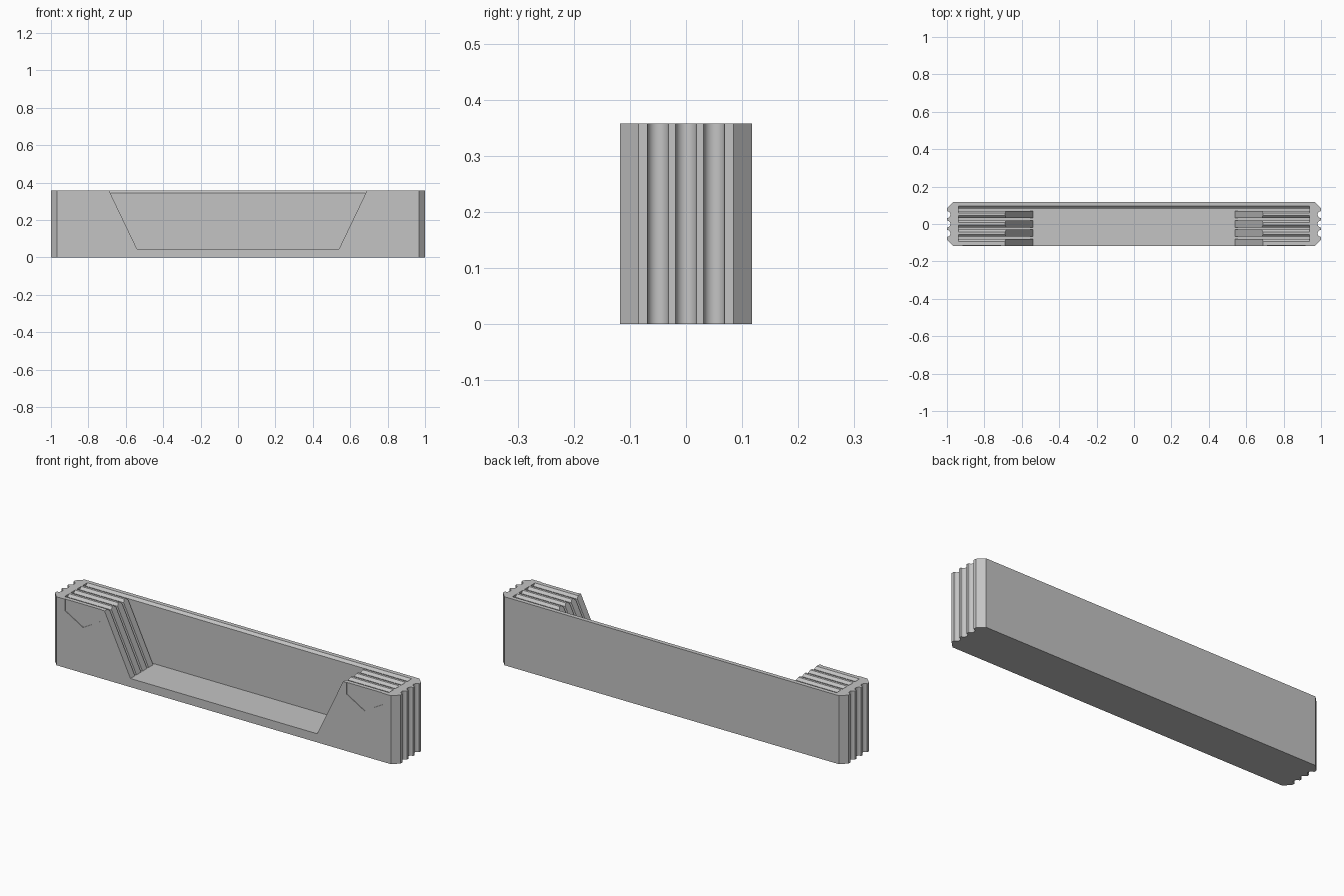
import bpy, bmesh, math
from mathutils import Vector

cube = bpy.data.objects.get("Cube")
if cube:
    bpy.data.objects.remove(cube, do_unlink=True)

HALF_X, HALF_Y, HEIGHT = 1.0, 0.1175, 0.358
CORNER = 0.033          # chamfer of the upright corners
FLOOR = 0.045           # floor of the opening and slots
PITCH, SLOT = 0.05, 0.0125

grey = bpy.data.materials.new("plain grey")
grey.use_nodes = True
grey.diffuse_color = (0.55, 0.55, 0.55, 1)
grey.node_tree.nodes["Principled BSDF"].inputs["Base Color"].default_value = grey.diffuse_color


def prism(name, points, direction):
    """Extrude a flat outline along a direction into a closed solid."""
    bm = bmesh.new()
    face = bm.faces.new([bm.verts.new(p) for p in points])
    new = bmesh.ops.extrude_face_region(bm, geom=[face])["geom"]
    verts = [g for g in new if isinstance(g, bmesh.types.BMVert)]
    bmesh.ops.translate(bm, verts=verts, vec=Vector(direction))
    bmesh.ops.recalc_face_normals(bm, faces=bm.faces)
    mesh = bpy.data.meshes.new(name)
    bm.to_mesh(mesh)
    bm.free()
    mesh.materials.append(grey)
    obj = bpy.data.objects.new(name, mesh)
    bpy.context.collection.objects.link(obj)
    return obj


def cut(target, cutter):
    """Subtract a helper solid and discard it."""
    cutter.hide_render = True
    mod = target.modifiers.new("cut", "BOOLEAN")
    mod.object, mod.operation, mod.solver = cutter, "DIFFERENCE", "EXACT"
    bpy.context.view_layer.objects.active = target
    bpy.ops.object.modifier_apply(modifier=mod.name)
    bpy.data.objects.remove(cutter, do_unlink=True)


# Body: chamfered plan with three round grooves in each end
radius, steps = 0.0185, 14
end = [(HALF_X - CORNER, -HALF_Y), (HALF_X, CORNER - HALF_Y)]
for centre in (-PITCH, 0, PITCH):
    for i in range(steps + 1):
        a = math.pi * i / steps
        end.append((HALF_X - radius * math.sin(a), centre - radius * math.cos(a)))
end += [(HALF_X, HALF_Y - CORNER), (HALF_X - CORNER, HALF_Y)]
plan = end + [(-x, -y) for x, y in end]
body = prism("slotted_tray", [(x, y, 0) for x, y in plan], (0, 0, HEIGHT))

# Slots: narrow grooves with flared tops, leaving fins between them
slot_end, flare, over = 0.938, 0.0125, 0.1
for i in range(1, 5):
    back = -HALF_Y + i * PITCH
    front = back - SLOT
    shoulder = HEIGHT - flare
    profile = [(front, FLOOR), (back, FLOOR), (back, shoulder),
               (back + flare, HEIGHT), (back + flare, HEIGHT + over),
               (front - flare, HEIGHT + over), (front - flare, HEIGHT), (front, shoulder)]
    cut(body, prism("slot_cutter", [(-slot_end, y, z) for y, z in profile],
                    (2 * slot_end, 0, 0)))

# Front opening: sloped sides, reaching into the rearmost slot
low, high = 0.54, 0.69
reach = high + (high - low) * over / (HEIGHT - FLOOR)
opening = [(-low, FLOOR), (low, FLOOR), (reach, HEIGHT + over), (-reach, HEIGHT + over)]
rear = -HALF_Y + 4 * PITCH - SLOT / 2
cut(body, prism("opening_cutter", [(x, -0.3, z) for x, z in opening], (0, rear + 0.3, 0)))

# Shallow half-hexagon recesses on the front fins
for side in (-1, 1):
    hexagon = [(side * 0.814 + 0.12 * math.sin(k * math.pi / 3), -0.2,
                HEIGHT + 0.12 * math.cos(k * math.pi / 3)) for k in range(6)]
    cut(body, prism("recess_cutter", hexagon, (0, 0.2 - HALF_Y + 0.003, 0)))

# Smooth grooves, crisp edges
bpy.ops.object.select_all(action="DESELECT")
body.select_set(True)
bpy.context.view_layer.objects.active = body
bpy.ops.object.shade_smooth_by_angle(angle=math.radians(30))
